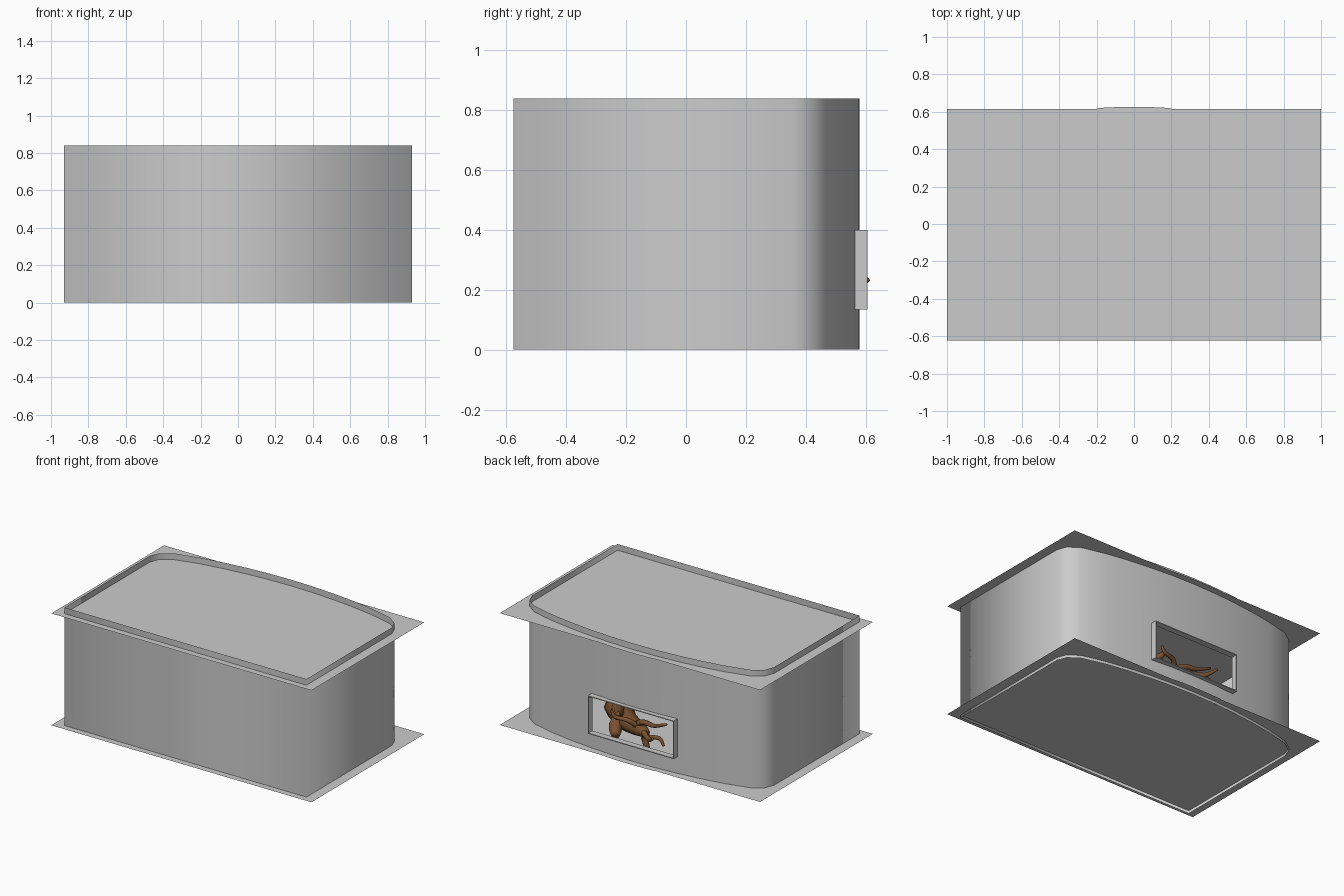
import bpy, bmesh, math
from mathutils import Vector

if "Cube" in bpy.data.objects:
    bpy.data.objects.remove(bpy.data.objects["Cube"])


def material(name, rgb):
    m = bpy.data.materials.new(name)
    m.diffuse_color = (*rgb, 1)
    m.use_nodes = True
    m.node_tree.nodes["Principled BSDF"].inputs["Base Color"].default_value = m.diffuse_color
    return m


GREY = material("light_grey", (0.6, 0.6, 0.6))
BROWN = material("wood_brown", (0.2, 0.085, 0.03))


def finish(name, bm, mat, smooth=False):
    me = bpy.data.meshes.new(name)
    bm.to_mesh(me)
    bm.free()
    me.materials.append(mat)
    for p in me.polygons:
        p.use_smooth = smooth
    ob = bpy.data.objects.new(name, me)
    bpy.context.collection.objects.link(ob)
    return ob


# Window opening and sheet heights
WIN_X, WIN_Z0, WIN_Z1 = 0.33, 0.135, 0.40
FLOOR, LID, TOP = 0.02, 0.797, 0.84


def back_y(x):
    return 0.58 - 0.138 * x * x


# Wall outline: straight front and sides, rounded rear corners, bowed back
half = [(0.93, -0.577), (0.93, 0.36), (0.905, 0.425), (0.83, 0.478)]
half += [(x, back_y(x)) for x in (0.66, 0.5, WIN_X, 0.17)]
outline = half + [(0, 0.58)] + [(-x, y) for x, y in reversed(half)]

# Open-ended wall with a window hole in the back
bm = bmesh.new()
levels = (0, WIN_Z0, WIN_Z1, TOP)
rings = [[bm.verts.new((x, y, z)) for x, y in outline] for z in levels]
n = len(outline)
for r in range(3):
    for i in range(n):
        j = (i + 1) % n
        mid = (outline[i][0] + outline[j][0]) / 2
        if r == 1 and abs(mid) < WIN_X and outline[i][1] > 0:
            continue
        bm.faces.new((rings[r][i], rings[r][j], rings[r + 1][j], rings[r + 1][i]))
finish("curved_wall", bm, GREY, True)

# Flat floor and lid sheets with a slight bow on the back edge
bow = [(0.2 * math.cos(math.pi * k / 8), 0.616 + 0.01 * math.sin(math.pi * k / 8))
       for k in range(9)]
sheet = [(-1, -0.622), (1, -0.622), (1, 0.616)] + bow + [(-1, 0.616)]
for name, z in (("floor_sheet", FLOOR), ("lid_sheet", LID)):
    bm = bmesh.new()
    bm.faces.new([bm.verts.new((x, y, z)) for x, y in sheet])
    finish(name, bm, GREY)

# Thin sleeve framing the window
bm = bmesh.new()
corners = [(-WIN_X, WIN_Z0), (WIN_X, WIN_Z0), (WIN_X, WIN_Z1), (-WIN_X, WIN_Z1)]
loops = []
for inset in (0, 0.006):
    for y in (0.565, 0.607):
        loops.append([bm.verts.new((x - math.copysign(inset, x), y,
                                    z + (inset if z < 0.2 else -inset)))
                      for x, z in corners])
for a, b in ((0, 1), (1, 3), (3, 2), (2, 0)):
    for i in range(4):
        j = (i + 1) % 4
        bm.faces.new((loops[a][i], loops[a][j], loops[b][j], loops[b][i]))
bmesh.ops.recalc_face_normals(bm, faces=bm.faces)
finish("window_frame", bm, GREY)


# Driftwood: tapered tubes swept along short paths
def branch(name, points, r0, r1, sides=8):
    pts = [Vector(p) for p in points]
    path = []
    for i in range(len(pts) - 1):
        a, b, c, d = pts[max(i - 1, 0)], pts[i], pts[i + 1], pts[min(i + 2, len(pts) - 1)]
        for k in range(4):
            t = k / 4
            path.append(0.5 * (2 * b + (c - a) * t + (2 * a - 5 * b + 4 * c - d) * t * t
                               + (3 * b - a - 3 * c + d) * t ** 3))
    path.append(pts[-1])
    bm = bmesh.new()
    tube = []
    for i, p in enumerate(path):
        d = (path[min(i + 1, len(path) - 1)] - path[max(i - 1, 0)]).normalized()
        u = d.orthogonal() if abs(d.z) > 0.9 else d.cross(Vector((0, 0, 1)))
        u.normalize()
        v = d.cross(u)
        r = r0 + (r1 - r0) * i / (len(path) - 1)
        tube.append([bm.verts.new(p + r * (u * math.cos(2 * math.pi * k / sides)
                                           + v * math.sin(2 * math.pi * k / sides)))
                     for k in range(sides)])
    for a, b in zip(tube, tube[1:]):
        for k in range(sides):
            m = (k + 1) % sides
            bm.faces.new((a[k], a[m], b[m], b[k]))
    bm.faces.new(tube[0])
    bm.faces.new(tube[-1])
    bmesh.ops.recalc_face_normals(bm, faces=bm.faces)
    finish(name, bm, BROWN, True)


branch("driftwood_trunk", [(0.42, 0.15, 0.13), (0.25, 0.3, 0.14), (0.08, 0.42, 0.17),
                           (-0.04, 0.5, 0.2)], 0.09, 0.03)
branch("driftwood_root", [(0.32, 0.2, 0.12), (0.28, 0.36, 0.12), (0.22, 0.46, 0.1)], 0.07, 0.03)
branch("driftwood_side", [(0.36, 0.22, 0.17), (0.27, 0.36, 0.2), (0.2, 0.47, 0.24),
                          (0.17, 0.5, 0.28)], 0.05, 0.012)
branch("driftwood_leg", [(-0.02, 0.5, 0.2), (-0.05, 0.51, 0.13), (-0.07, 0.5, 0.04)], 0.025, 0.015)
branch("driftwood_twig_a", [(0.1, 0.42, 0.18), (0.0, 0.47, 0.25), (-0.1, 0.49, 0.26),
                            (-0.2, 0.5, 0.3)], 0.025, 0.008)
branch("driftwood_twig_b", [(-0.02, 0.5, 0.2), (-0.1, 0.55, 0.19), (-0.14, 0.58, 0.21),
                            (-0.17, 0.608, 0.235)], 0.02, 0.008)
branch("driftwood_twig_c", [(-0.08, 0.53, 0.19), (-0.16, 0.52, 0.2), (-0.2, 0.53, 0.16)],
       0.018, 0.008)
branch("driftwood_twig_d", [(0.05, 0.45, 0.2), (0.1, 0.5, 0.25), (0.18, 0.52, 0.26),
                            (0.21, 0.52, 0.3)], 0.02, 0.008)
